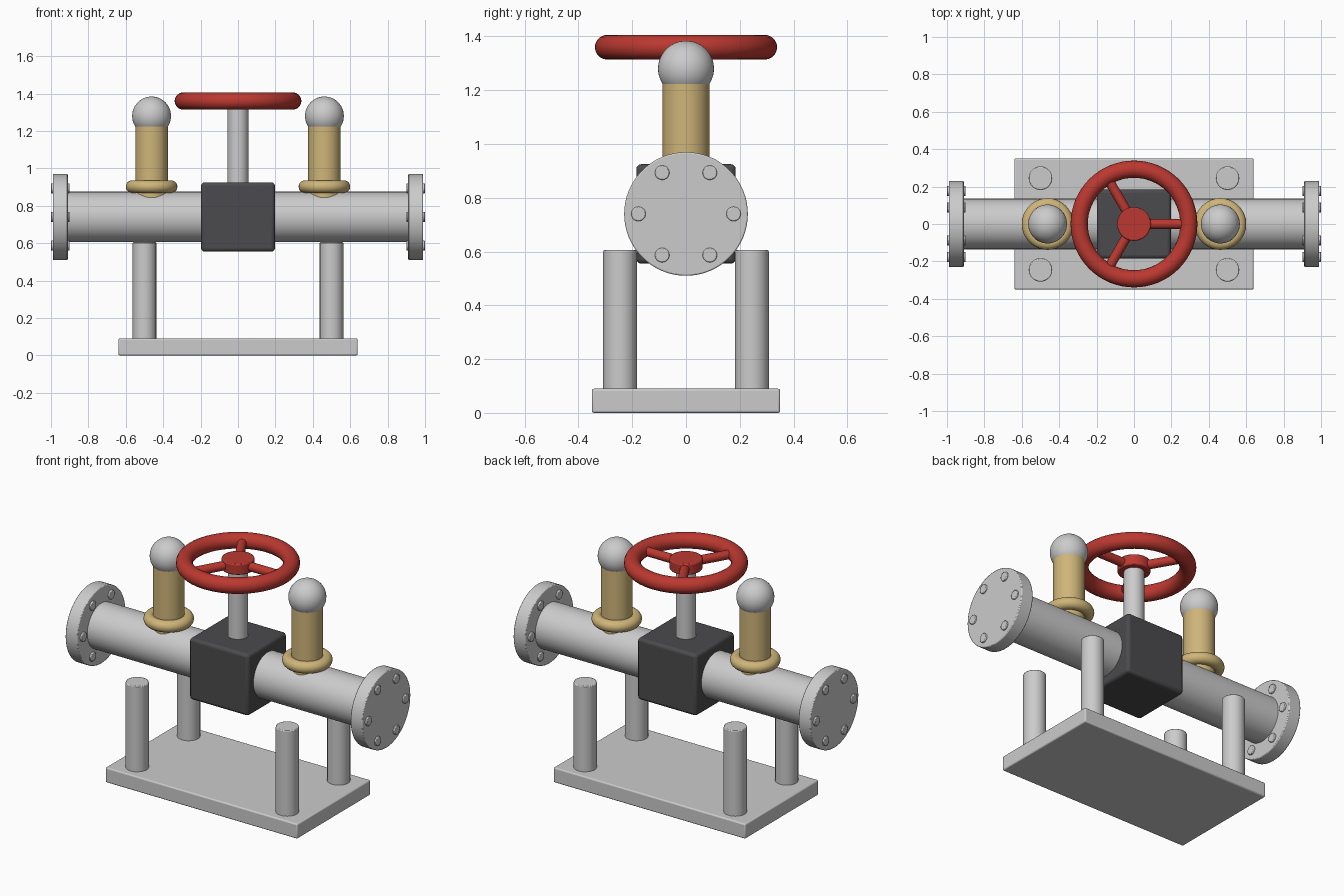
import bpy
from math import pi, cos, sin, radians

if "Cube" in bpy.data.objects:
    bpy.data.objects.remove(bpy.data.objects["Cube"])


def material(name, rgb):
    m = bpy.data.materials.new(name)
    m.diffuse_color = (*rgb, 1)
    m.use_nodes = True
    m.node_tree.nodes["Principled BSDF"].inputs["Base Color"].default_value = m.diffuse_color
    return m


RED = material("red_paint", (0.5, 0.04, 0.03))
BRASS = material("brass", (0.62, 0.46, 0.19))
DARK = material("dark_iron", (0.07, 0.07, 0.075))


def finish(name, mat=None, bevel=0, segments=2):
    ob = bpy.context.object
    ob.name = name
    if mat:
        ob.data.materials.append(mat)
    if bevel:
        mod = ob.modifiers.new("bevel", 'BEVEL')
        mod.width = bevel
        mod.segments = segments
        mod.limit_method = 'ANGLE'
        mod.angle_limit = radians(40)
    bpy.ops.object.shade_smooth_by_angle(angle=radians(35))
    return ob


def box(name, size, loc, mat=None, bevel=0.01):
    bpy.ops.mesh.primitive_cube_add(size=1, location=loc)
    bpy.context.object.scale = size
    bpy.ops.object.transform_apply(location=False, rotation=False, scale=True)
    return finish(name, mat, bevel, 3)


def cyl(name, r, depth, loc, rot=(0, 0, 0), mat=None, bevel=0, verts=48):
    bpy.ops.mesh.primitive_cylinder_add(vertices=verts, radius=r, depth=depth,
                                        location=loc, rotation=rot)
    return finish(name, mat, bevel)


def torus(name, major, minor, loc, mat):
    bpy.ops.mesh.primitive_torus_add(major_radius=major, minor_radius=minor, location=loc,
                                     major_segments=64, minor_segments=20)
    return finish(name, mat)


ALONG_X = (0, pi / 2, 0)
PIPE_Z = 0.74
WHEEL_Z = 1.36

# Base plate and four posts
box("base_plate", (1.28, 0.70, 0.09), (0, 0, 0.045), bevel=0.008)
for x in (-0.5, 0.5):
    for y in (-0.245, 0.245):
        cyl("support_post", 0.063, 0.535, (x, y, 0.3375), bevel=0.005)

# Main pipe and valve body
cyl("main_pipe", 0.135, 1.84, (0, 0, PIPE_Z), ALONG_X, verts=64)
box("valve_body", (0.395, 0.37, 0.37), (0, 0, PIPE_Z), DARK, 0.018)

for s in (-1, 1):
    # End flange with a ring of six bolts
    cyl("pipe_flange", 0.23, 0.08, (s * 0.95, 0, PIPE_Z), ALONG_X, bevel=0.005, verts=64)
    for i in range(6):
        a = i * pi / 3
        cyl("flange_bolt", 0.027, 0.10, (s * 0.95, 0.177 * cos(a), PIPE_Z + 0.177 * sin(a)),
            ALONG_X, bevel=0.004, verts=20)
    # Brass riser with collar and ball cap
    x = s * 0.462
    cyl("brass_riser", 0.087, 0.405, (x, 0, 1.0225), mat=BRASS)
    torus("riser_collar", 0.104, 0.034, (x, 0, 0.902), BRASS)
    bpy.ops.mesh.primitive_uv_sphere_add(segments=48, ring_count=24, radius=0.104,
                                         location=(x, 0, 1.28))
    finish("riser_cap")

# Stem and handwheel
cyl("valve_stem", 0.056, 0.46, (0, 0, 1.13))
torus("wheel_rim", 0.293, 0.046, (0, 0, WHEEL_Z), RED)
cyl("wheel_hub", 0.09, 0.065, (0, 0, WHEEL_Z), mat=RED, bevel=0.006)
for i in range(3):
    a = i * 2 * pi / 3
    cyl("wheel_spoke", 0.026, 0.25, (0.17 * cos(a), 0.17 * sin(a), WHEEL_Z),
        (0, pi / 2, a), RED, verts=24)
